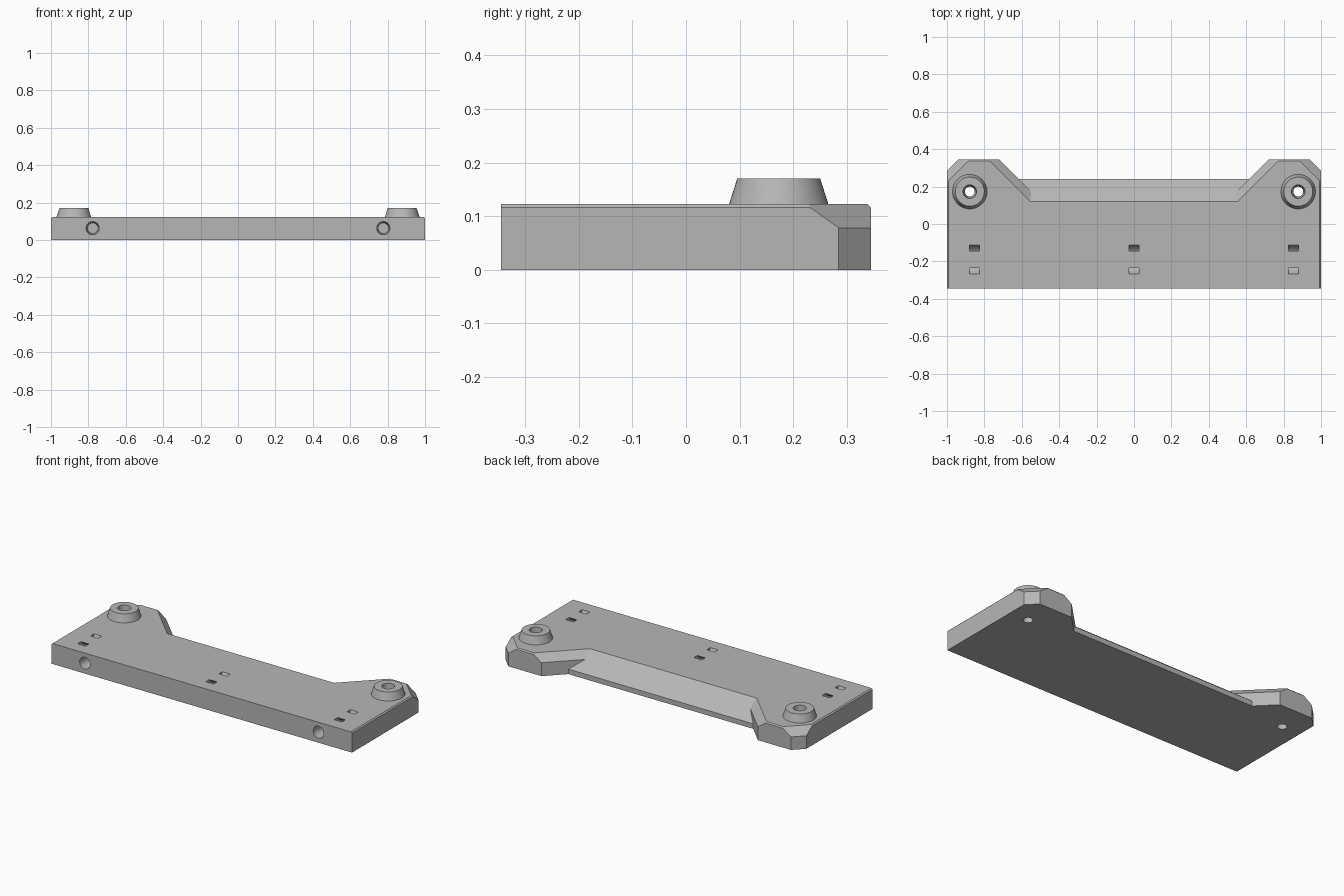
import bpy, bmesh
from math import sin, cos, pi, radians
from mathutils import Matrix, Vector

old = bpy.data.objects.get("Cube")
if old:
    bpy.data.objects.remove(old, do_unlink=True)

TOP, CHAMFER = 0.123, 0.007
BOSS_X, BOSS_Y, BOSS_TOP = 0.878, 0.173, 0.17

grey = bpy.data.materials.new("plain grey")
grey.use_nodes = True
colour = (0.47, 0.47, 0.47, 1)
grey.diffuse_color = colour
grey.node_tree.nodes["Principled BSDF"].inputs["Base Color"].default_value = colour


def finish(name, bm):
    bmesh.ops.recalc_face_normals(bm, faces=bm.faces)
    mesh = bpy.data.meshes.new(name)
    bm.to_mesh(mesh)
    bm.free()
    mesh.materials.append(grey)
    obj = bpy.data.objects.new(name, mesh)
    bpy.context.collection.objects.link(obj)
    return obj


def prism(points, offset):
    """Extrude a closed 3D outline along an offset."""
    bm = bmesh.new()
    face = bm.faces.new([bm.verts.new(p) for p in points])
    out = bmesh.ops.extrude_face_region(bm, geom=[face])
    moved = [g for g in out["geom"] if isinstance(g, bmesh.types.BMVert)]
    bmesh.ops.translate(bm, verts=moved, vec=offset)
    return bm


def trim(bm, co, normal):
    """Cut away everything beyond a plane and close the cut."""
    bmesh.ops.bisect_plane(bm, geom=bm.verts[:] + bm.edges[:] + bm.faces[:],
                           plane_co=co, plane_no=Vector(normal).normalized(), clear_outer=True)
    bmesh.ops.holes_fill(bm, edges=[e for e in bm.edges if e.is_boundary], sides=0)


def cone(name, r_low, r_high, low, high, x, y):
    bm = bmesh.new()
    bmesh.ops.create_cone(bm, cap_ends=True, segments=48, radius1=r_low, radius2=r_high,
                          depth=high - low, matrix=Matrix.Translation((x, y, (low + high) / 2)))
    return finish(name, bm)


def combine(target, tool, operation):
    mod = target.modifiers.new(operation, "BOOLEAN")
    mod.operation, mod.solver, mod.object = operation, "EXACT", tool
    bpy.context.view_layer.update()
    result = bpy.data.meshes.new_from_object(
        target.evaluated_get(bpy.context.evaluated_depsgraph_get()))
    target.modifiers.clear()
    target.data = result


def drop(obj):
    bpy.data.objects.remove(obj, do_unlink=True)


# Main slab with a sloping back and fine side chamfers
profile = [(-0.345, 0), (0.24, 0), (0.24, 0.03), (0.12, TOP), (-0.345, TOP)]
bm = prism([(-1, y, z) for y, z in profile], (2, 0, 0))
for side in (-1, 1):
    trim(bm, (side, 0, TOP - CHAMFER), (side, 0, 1))
plate = finish("mounting_plate", bm)

# Back ears with broad diagonal chamfers
outline = [(1, 0), (1, 0.285), (0.94, 0.345), (0.72, 0.345), (0.375, 0)]
for side in (-1, 1):
    bm = prism([(side * x, y, 0) for x, y in outline], (0, 0, TOP))
    trim(bm, (side, 0, TOP - CHAMFER), (side, 0, 1))
    trim(bm, (0, 0.345, TOP - CHAMFER), (0, 1, 1))
    trim(bm, (side, 0.222, TOP), (side * 0.5, 0.5, 0.707))
    trim(bm, (side * 0.78, 0.345, TOP), (side * -0.5, 0.5, 0.707))
    ear = finish("ear", bm)
    combine(plate, ear, "UNION")
    drop(ear)

# Raised bosses with tapered through holes
bosses = []
for side, label in ((-1, "right"), (1, "left")):
    boss = cone(label + "_boss", 0.0925, 0.0775, TOP, BOSS_TOP, side * BOSS_X, BOSS_Y)
    hole = cone("hole", 0.026, 0.036, -0.01, BOSS_TOP + 0.001, side * BOSS_X, BOSS_Y)
    combine(boss, hole, "DIFFERENCE")
    combine(plate, hole, "DIFFERENCE")
    drop(hole)
    bosses.append(boss)

# Blind round holes in the front edge
for side in (-1, 1):
    hole = cone("front_hole", 0.035, 0.028, -0.001, 0.12, 0, 0)
    hole.data.transform(Matrix.Translation((side * 0.777, -0.345, 0.063))
                        @ Matrix.Rotation(radians(-90), 4, "X"))
    combine(plate, hole, "DIFFERENCE")
    drop(hole)

# Curved strap channels, each opening as two slots
steps = 24
angles = [pi + pi * i / steps for i in range(steps + 1)]
arc = [(0.083 * cos(a), 0.083 * sin(a)) for a in angles]
arc += [(0.053 * cos(a), 0.053 * sin(a)) for a in reversed(angles)]
for x in (-0.853, 0, 0.853):
    channel = finish("channel", prism([(x - 0.026, y - 0.19, z + 0.15) for y, z in arc],
                                      (0.052, 0, 0)))
    combine(plate, channel, "DIFFERENCE")
    drop(channel)

# Smooth the round surfaces, keep the edges crisp
bpy.ops.object.select_all(action="DESELECT")
for obj in [plate] + bosses:
    obj.select_set(True)
bpy.context.view_layer.objects.active = plate
bpy.ops.object.shade_smooth_by_angle(angle=radians(25))
